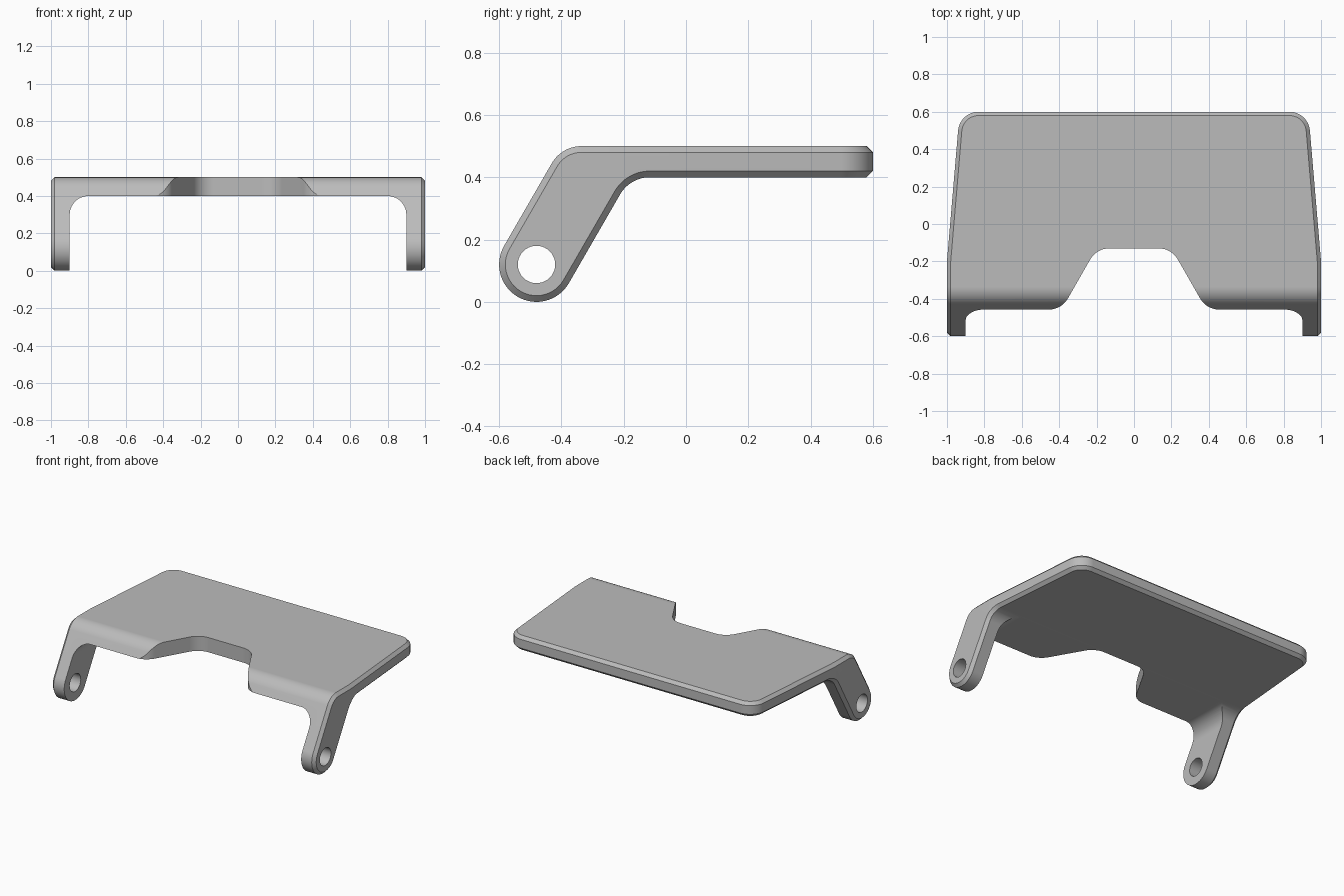
import bpy, bmesh, math
from mathutils import Vector

if "Cube" in bpy.data.objects:
    bpy.data.objects.remove(bpy.data.objects["Cube"], do_unlink=True)

grey = bpy.data.materials.new("plain grey")
grey.use_nodes = True
colour = (0.5, 0.5, 0.5, 1)
grey.diffuse_color = colour
grey.node_tree.nodes["Principled BSDF"].inputs["Base Color"].default_value = colour


def rounded(corners, steps=14):
    """Outline from (a, b, radius) corners, each filleted with its radius."""
    out = []
    for i, (a, b, r) in enumerate(corners):
        p = Vector((a, b))
        if not r:
            out.append(p)
            continue
        u = (Vector(corners[i - 1][:2]) - p).normalized()
        v = (Vector(corners[(i + 1) % len(corners)][:2]) - p).normalized()
        half = u.angle(v) / 2
        centre = p + (u + v).normalized() * (r / math.sin(half))
        start = p + u * (r / math.tan(half)) - centre
        end = p + v * (r / math.tan(half)) - centre
        sweep = math.atan2(start.x * end.y - start.y * end.x, start.dot(end))
        for k in range(steps + 1):
            t = sweep * k / steps
            c, s = math.cos(t), math.sin(t)
            out.append(centre + Vector((start.x * c - start.y * s, start.x * s + start.y * c)))
    return out


def mirrored(half):
    """Complete a right-hand outline with its mirror image."""
    return half + [(-a, b, r) for a, b, r in reversed(half)]


def prism(name, outline, axis, low, high):
    """Closed prism of an outline along the given axis."""
    place = {"x": lambda p, d: (d, p.x, p.y),
             "y": lambda p, d: (p.x, d, p.y),
             "z": lambda p, d: (p.x, p.y, d)}[axis]
    bm = bmesh.new()
    first = [bm.verts.new(place(p, low)) for p in outline]
    second = [bm.verts.new(place(p, high)) for p in outline]
    bm.faces.new(first[::-1])
    bm.faces.new(second)
    for i in range(len(outline)):
        bm.faces.new((first[i - 1], first[i], second[i], second[i - 1]))
    bmesh.ops.recalc_face_normals(bm, faces=bm.faces[:])
    mesh = bpy.data.meshes.new(name)
    bm.to_mesh(mesh)
    bm.free()
    mesh.materials.append(grey)
    obj = bpy.data.objects.new(name, mesh)
    bpy.context.scene.collection.objects.link(obj)
    return obj


def evaluated(obj):
    """Mesh of an object with its modifiers."""
    bpy.context.view_layer.update()
    graph = bpy.context.evaluated_depsgraph_get()
    return bpy.data.meshes.new_from_object(obj.evaluated_get(graph), depsgraph=graph)


def combine(obj, tool, operation):
    """Boolean with the first solver that gives a solid."""
    mod = obj.modifiers.new("shape", "BOOLEAN")
    mod.operation, mod.object = operation, tool
    for solver in ("EXACT", "MANIFOLD", "FLOAT"):
        mod.solver = solver
        mesh = evaluated(obj)
        if len(mesh.polygons) > 8:
            break
    else:
        raise RuntimeError(f"empty result from {tool.name}, {len(obj.data.polygons)} faces before")
    obj.modifiers.remove(mod)
    obj.data = mesh
    bpy.data.objects.remove(tool, do_unlink=True)


# Side profile: pivot eye, slanted leg and flat plate
eye = Vector((-0.48, 0.12))
eye_r, slope = 0.12, math.radians(60)
side = Vector((math.sin(slope), -math.cos(slope))) * eye_r
front_top = eye.x - side.x + (0.5 - eye.y + side.y) / math.tan(slope)
back_low = eye.x + side.x + (0.4 - eye.y - side.y) / math.tan(slope)
profile = rounded([(front_top, 0.5, 0.11), (0.8, 0.5, 0), (0.8, 0.4, 0), (back_low, 0.4, 0.11),
                   (*(eye + side), 0), (*(eye - side), 0)])[:-2]
for k in range(33):
    t = slope - math.pi / 2 - math.pi * k / 32
    profile.append(eye + Vector((math.cos(t), math.sin(t))) * eye_r)
bracket = prism("bracket_plate", profile, "x", -1.2, 1.2)

# Tapered plan outline with rounded back corners
plan = rounded(mirrored([(1, -0.8, 0), (1, -0.2, 0), (0.932, 0.6, 0.11)]))
combine(bracket, prism("plan_tool", plan, "z", -0.2, 0.8), "INTERSECT")

# Chamfer around the outer rim
bevel = bracket.modifiers.new("chamfer", "BEVEL")
bevel.width, bevel.segments, bevel.use_clamp_overlap = 0.02, 1, False
bevel.limit_method, bevel.angle_limit = "ANGLE", math.radians(60)
chamfered = evaluated(bracket)
bracket.modifiers.remove(bevel)
bracket.data = chamfered

# Opening between the legs, front notch and pivot holes
opening = rounded(mirrored([(0.9, -0.2, 0), (0.9, 0.3995, 0.1)]))
combine(bracket, prism("opening_tool", opening, "y", -1, 1), "DIFFERENCE")
notch = rounded(mirrored([(0.6, -0.7, 0), (0.6, -0.458, 0), (0.388, -0.458, 0.12), (0.2, -0.13, 0.12)]))
combine(bracket, prism("notch_tool", notch, "z", 0.2, 0.8), "DIFFERENCE")
hole = [eye + Vector((math.cos(k * math.pi / 20), math.sin(k * math.pi / 20))) * 0.06 for k in range(40)]
combine(bracket, prism("hole_tool", hole, "x", -1.3, 1.3), "DIFFERENCE")

# Smooth curved faces, crisp edges
bpy.ops.object.select_all(action="DESELECT")
bracket.select_set(True)
bpy.context.view_layer.objects.active = bracket
bpy.ops.object.shade_smooth_by_angle(angle=math.radians(30))
weighted = bracket.modifiers.new("even_shading", "WEIGHTED_NORMAL")
weighted.keep_sharp = True
